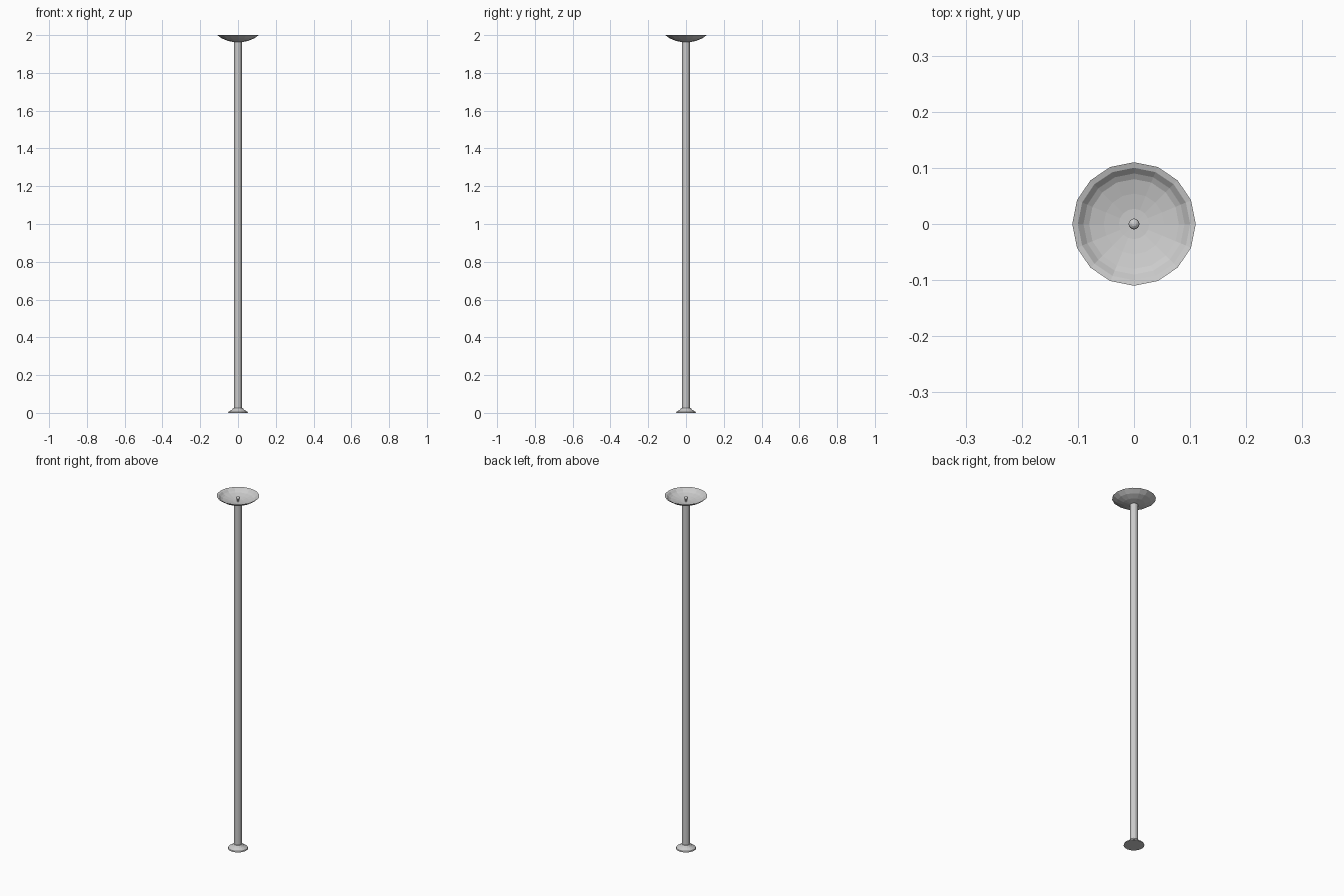
import bpy, bmesh, math

if "Cube" in bpy.data.objects:
    bpy.data.objects.remove(bpy.data.objects["Cube"])


def lathe(name, profile, sides=16):
    """Spin an (r, z) profile about the z axis; r = 0 points become poles."""
    bm = bmesh.new()
    rings = []
    for r, z in profile:
        if r == 0:
            rings.append([bm.verts.new((0, 0, z))] * sides)
        else:
            rings.append([bm.verts.new((r * math.cos(2 * math.pi * i / sides),
                                        r * math.sin(2 * math.pi * i / sides), z))
                          for i in range(sides)])
    for low, high in zip(rings, rings[1:]):
        for i in range(sides):
            j = (i + 1) % sides
            quad = [low[i], low[j], high[j], high[i]]
            bm.faces.new(list(dict.fromkeys(quad)))
    bmesh.ops.recalc_face_normals(bm, faces=bm.faces)
    mesh = bpy.data.meshes.new(name)
    bm.to_mesh(mesh)
    bm.free()
    obj = bpy.data.objects.new(name, mesh)
    bpy.context.collection.objects.link(obj)
    return obj


# Flared foot
lathe("foot", [(0, 0), (0.052, 0), (0.05, 0.006), (0.032, 0.017),
               (0.024, 0.027), (0, 0.027)])

# Straight pole
lathe("pole", [(0, 0.02), (0.02, 0.02), (0.02, 1.968), (0, 1.968)])

# Shallow open bowl with a bevelled rim
lathe("bowl", [(0, 1.963), (0.025, 1.963), (0.055, 1.97), (0.085, 1.982),
               (0.11, 2.0), (0.1, 1.997), (0.09, 1.987), (0.08, 1.981),
               (0.054, 1.974), (0.027, 1.969), (0, 1.968)])

# Small round knob on a stem in the bowl
knob = [(0, 1.966), (0.006, 1.966), (0.006, 1.98)]
knob += [(0.01 * math.cos(math.radians(a)), 1.988 + 0.01 * math.sin(math.radians(a)))
         for a in (-40, -15, 15, 40, 65)] + [(0, 1.998)]
lathe("knob", knob)
